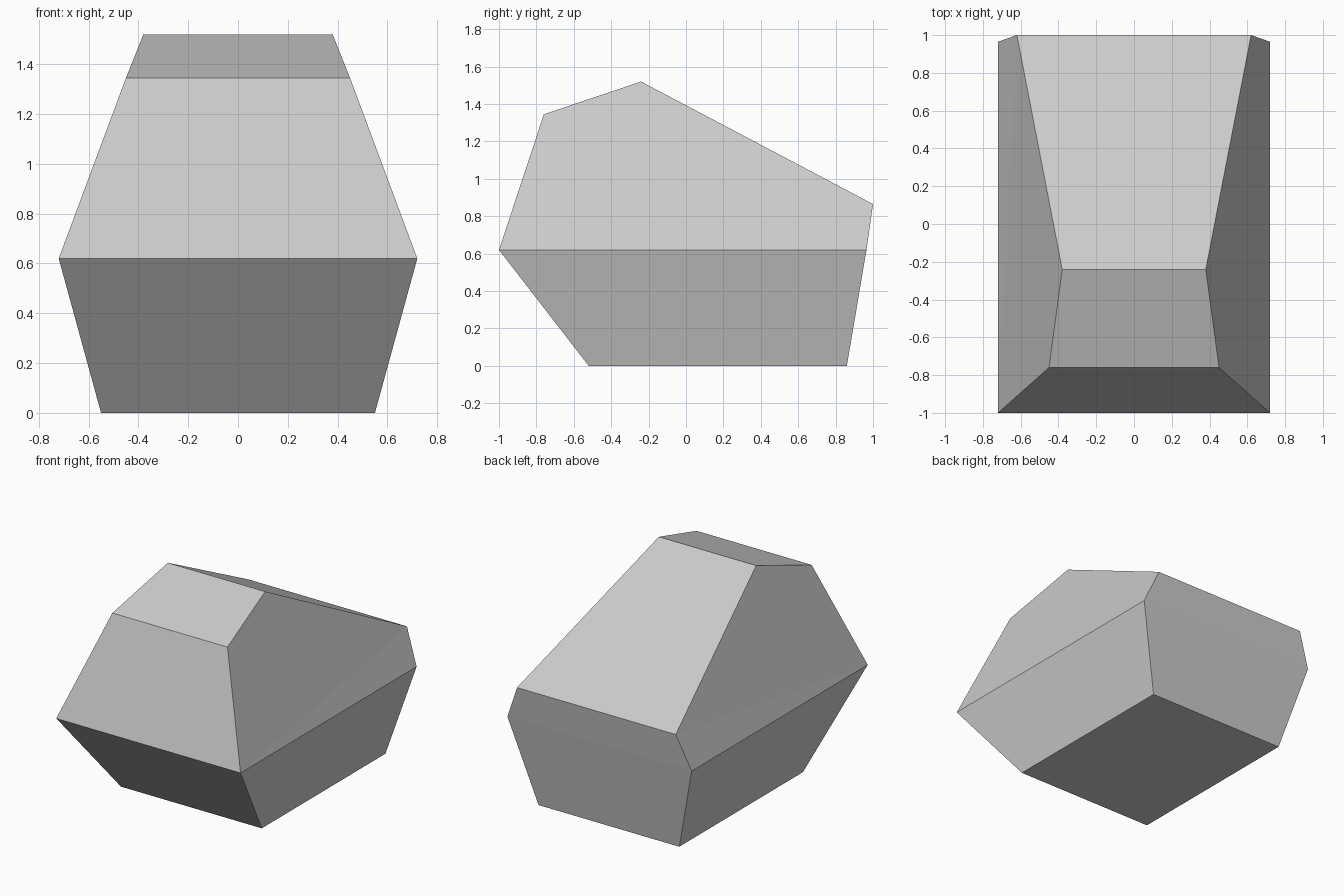
import bpy
import bmesh

cube = bpy.data.objects.get("Cube")
if cube:
    bpy.data.objects.remove(cube, do_unlink=True)

# Plain stone grey
grey = bpy.data.materials.new("stone_grey")
grey.use_nodes = True
colour = (0.6, 0.6, 0.6, 1)
grey.diffuse_color = colour
grey.node_tree.nodes["Principled BSDF"].inputs["Base Color"].default_value = colour

# Cross edges of the faceted block: half width, y, z
edges = {
    "base_front": (0.55, -0.52, 0.0),
    "base_back": (0.55, 0.86, 0.0),
    "waist_back": (0.72, 0.965, 0.62),
    "rear_lip": (0.62, 1.0, 0.865),
    "peak": (0.38, -0.24, 1.52),
    "brow": (0.45, -0.76, 1.345),
    "waist_front": (0.72, -1.0, 0.62),
}

bm = bmesh.new()
left = {n: bm.verts.new((w, y, z)) for n, (w, y, z) in edges.items()}
right = {n: bm.verts.new((-w, y, z)) for n, (w, y, z) in edges.items()}

# Facets running across the block, all the way round the profile
names = list(edges)
for a, b in zip(names, names[1:] + names[:1]):
    bm.faces.new((left[a], left[b], right[b], right[a]))

# Mirrored side facets: lower panel, rear corner and upper panel
for side in (left, right):
    for facet in (
        ("base_front", "base_back", "waist_back", "waist_front"),
        ("waist_front", "waist_back", "rear_lip"),
        ("waist_front", "rear_lip", "peak", "brow"),
    ):
        bm.faces.new([side[n] for n in facet])

bmesh.ops.recalc_face_normals(bm, faces=bm.faces)
mesh = bpy.data.meshes.new("faceted_rock")
bm.to_mesh(mesh)
bm.free()
mesh.materials.append(grey)
rock = bpy.data.objects.new("faceted_rock", mesh)
bpy.context.collection.objects.link(rock)
